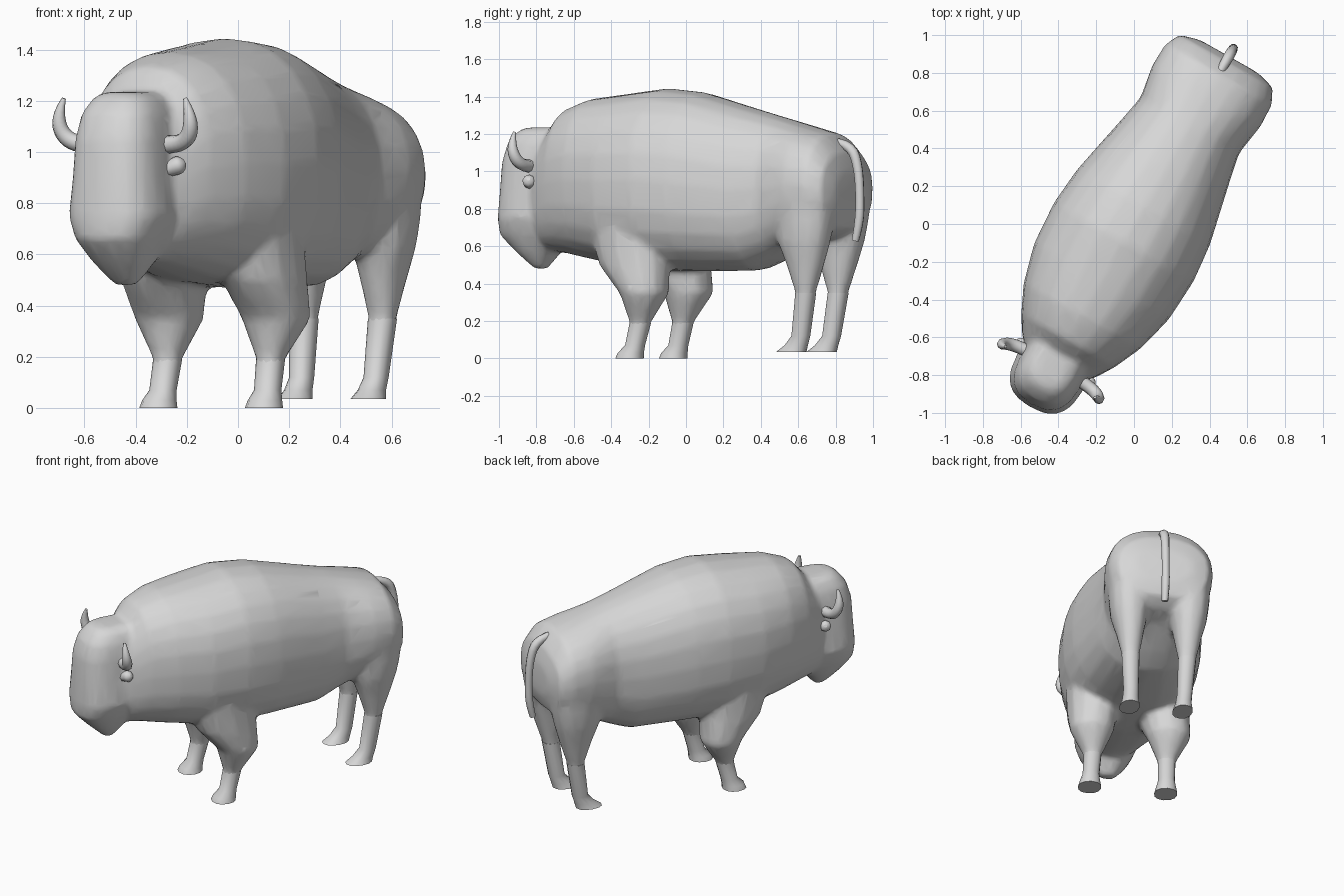
import bpy, bmesh, math
from mathutils import Vector

cube = bpy.data.objects.get("Cube")
if cube:
    bpy.data.objects.remove(cube, do_unlink=True)

HEADING = math.radians(-29.5)  # the animal stands turned on the ground

grey = bpy.data.materials.new("plain_grey")
grey.use_nodes = True
GREY = (0.68, 0.68, 0.68, 1)
grey.diffuse_color = GREY
grey.node_tree.nodes["Principled BSDF"].inputs["Base Color"].default_value = GREY


def place(name, data):
    data.materials.append(grey)
    obj = bpy.data.objects.new(name, data)
    obj.rotation_euler.z = HEADING
    bpy.context.collection.objects.link(obj)
    return obj


def ring(center, axis_a, axis_b, sides, power, lower_power):
    """Superellipse ring; its second half may be squarer."""
    points = []
    for i in range(sides):
        t = 2 * math.pi * i / sides
        c, s = math.cos(t), math.sin(t)
        p = 2 / (power if s > 0 else lower_power)
        a = math.copysign(abs(c) ** p, c)
        b = math.copysign(abs(s) ** p, s)
        points.append(center + a * axis_a + b * axis_b)
    return points


def loft_object(name, forms):
    """Skin each list of rings into a closed form, all in one mesh."""
    bm = bmesh.new()
    for rings in forms:
        loops = [[bm.verts.new(p) for p in r] for r in rings]
        for lower, upper in zip(loops, loops[1:]):
            for i in range(len(lower)):
                j = (i + 1) % len(lower)
                bm.faces.new((lower[i], lower[j], upper[j], upper[i])).smooth = True
        bm.faces.new(loops[0][::-1])
        bm.faces.new(loops[-1])
    bmesh.ops.recalc_face_normals(bm, faces=bm.faces)
    mesh = bpy.data.meshes.new(name)
    bm.to_mesh(mesh)
    bm.free()
    return place(name, mesh)


def tube(name, points, radii):
    """Tapered curved tube."""
    curve = bpy.data.curves.new(name, "CURVE")
    curve.dimensions = "3D"
    curve.bevel_depth = 1
    curve.bevel_resolution = 2
    curve.resolution_u = 4
    curve.use_fill_caps = True
    spline = curve.splines.new("NURBS")
    spline.points.add(len(points) - 1)
    for p, co, r in zip(spline.points, points, radii):
        p.co = (*co, 1)
        p.radius = r
    spline.use_endpoint_u = True
    spline.order_u = 3
    return place(name, curve)


# Torso: distance along the spine, belly height, back height, half width
torso = [
    (-0.93, 0.70, 1.13, 0.13), (-0.86, 0.62, 1.18, 0.18),
    (-0.79, 0.57, 1.235, 0.235), (-0.71, 0.56, 1.335, 0.285),
    (-0.56, 0.53, 1.39, 0.355), (-0.35, 0.49, 1.415, 0.41),
    (-0.11, 0.47, 1.445, 0.425), (0.10, 0.465, 1.425, 0.405),
    (0.45, 0.47, 1.33, 0.33), (0.60, 0.53, 1.29, 0.30),
    (0.78, 0.62, 1.24, 0.33), (0.91, 0.65, 1.205, 0.325),
    (0.99, 0.70, 1.11, 0.285), (1.02, 0.80, 1.0, 0.18),
]
forms = [[
    ring(Vector((0, y, (lo + hi) / 2)), Vector((w, 0, 0)),
         Vector((0, 0, (hi - lo) / 2)), 24, 2.25, 2.5)
    for y, lo, hi, w in torso]]

# Head with beard: height, front, back, half width
head = [
    (0.48, -0.92, -0.86, 0.045), (0.57, -1.02, -0.79, 0.115),
    (0.66, -1.11, -0.72, 0.165), (0.75, -1.115, -0.69, 0.20),
    (0.90, -1.105, -0.69, 0.185), (1.05, -1.095, -0.69, 0.177),
    (1.15, -1.065, -0.69, 0.16), (1.215, -1.01, -0.70, 0.125),
    (1.235, -0.97, -0.72, 0.08),
]
forms.append([
    ring(Vector((0, (front + back) / 2, z)), Vector((w, 0, 0)),
         Vector((0, (back - front) / 2, 0)), 20, 2.6, 2.6)
    for z, front, back, w in head])

# Legs: height, x, y, half width, half depth; the last four rows are the hoof
front_leg = [
    (0.74, 0.22, -0.24, 0.16, 0.22), (0.50, 0.225, -0.19, 0.155, 0.195),
    (0.35, 0.24, -0.12, 0.135, 0.13), (0.19, 0.231, -0.15, 0.055, 0.056),
    (0.07, 0.235, -0.18, 0.052, 0.052), (0.03, 0.237, -0.205, 0.064, 0.07),
    (0.0, 0.237, -0.213, 0.072, 0.075),
]
rear_leg = [
    (0.92, 0.17, 0.83, 0.145, 0.16), (0.76, 0.185, 0.84, 0.13, 0.165),
    (0.63, 0.185, 0.83, 0.115, 0.15),
    (0.50, 0.18, 0.835, 0.085, 0.105), (0.35, 0.176, 0.835, 0.056, 0.054),
    (0.12, 0.167, 0.80, 0.047, 0.05), (0.07, 0.165, 0.77, 0.05, 0.065),
    (0.035, 0.165, 0.74, 0.062, 0.085),
]
for side, sign in (("left", 1), ("right", -1)):
    for kind, rows in (("front", front_leg), ("rear", rear_leg)):
        rings = [
            ring(Vector((sign * x, y, z)), Vector((w, 0, 0)),
                 Vector((0, d, 0)), 12, 2.2, 2.2)
            for z, x, y, w, d in rows]
        forms.append(rings[:-2])
        loft_object(f"{kind}_hoof_{side}", [rings[-4:]])

    # Upswept horn and small ear
    horn = [(0.12, -0.86, 1.03), (0.215, -0.865, 1.025), (0.285, -0.885, 1.06),
            (0.30, -0.905, 1.14), (0.272, -0.90, 1.21)]
    tube(f"horn_{side}", [(sign * x, y, z) for x, y, z in horn],
         (0.035, 0.034, 0.033, 0.026, 0.008))
    ear = [(0.14, -0.87, 0.92), (0.19, -0.855, 0.94),
           (0.225, -0.84, 0.955), (0.235, -0.835, 0.96)]
    tube(f"ear_{side}", [(sign * x, y, z) for x, y, z in ear],
         (0.02, 0.035, 0.036, 0.01))

# Torso, head and legs flow into one skin
body = loft_object("body", forms)
remesh = body.modifiers.new("merge", "REMESH")
remesh.mode = "VOXEL"
remesh.voxel_size = 0.018
remesh.use_smooth_shade = True
soften = body.modifiers.new("soften", "SMOOTH")
soften.factor = 0.5
soften.iterations = 8
reduce = body.modifiers.new("reduce", "DECIMATE")
reduce.ratio = 0.15

# Hanging tail
tube("tail", [(0, 0.90, 1.16), (0, 1.015, 1.145), (0, 1.06, 1.02),
              (0, 1.07, 0.85), (0, 1.065, 0.72), (0, 1.04, 0.63)],
     (0.02, 0.03, 0.026, 0.024, 0.026, 0.02))
